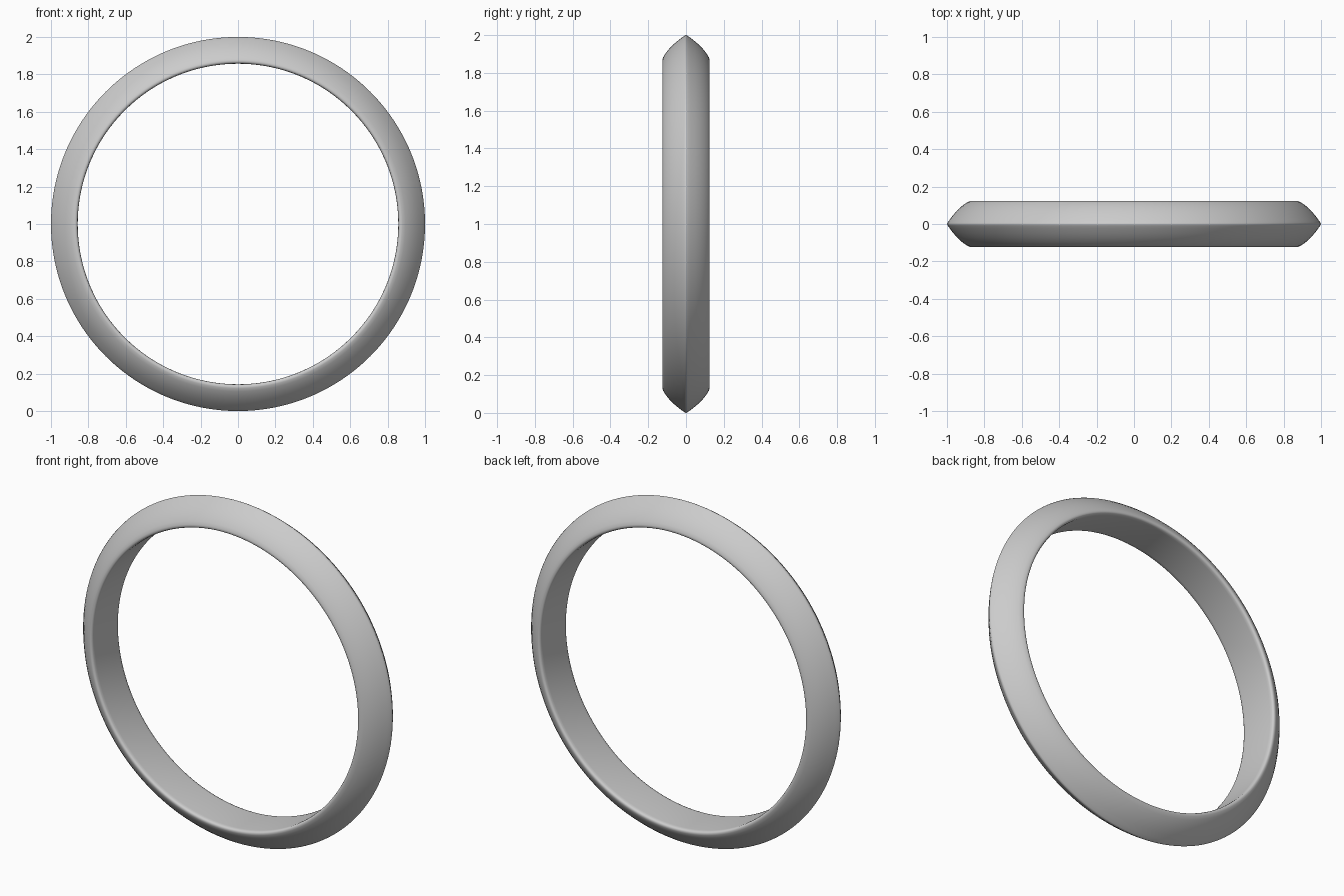
import bpy, bmesh, math

if "Cube" in bpy.data.objects:
    bpy.data.objects.remove(bpy.data.objects["Cube"])

# Half cross-section (radius, half width): outer ridge, curved flank, rounded inner lip
half = [(1.0, 0.0), (0.996, 0.008), (0.985, 0.024), (0.966, 0.049), (0.945, 0.073),
        (0.92, 0.096), (0.895, 0.114), (0.878, 0.123), (0.869, 0.124),
        (0.862, 0.121), (0.858, 0.113), (0.857, 0.1), (0.857, 0.0)]
profile = half + [(r, -y) for r, y in reversed(half[1:-1])]

# Ring band: profile revolved around the y axis
SEG = 192
bm = bmesh.new()
loops = []
for i in range(SEG):
    a = 2 * math.pi * i / SEG
    loops.append([bm.verts.new((r * math.cos(a), y, 1 + r * math.sin(a))) for r, y in profile])
n = len(profile)
for i in range(SEG):
    p, q = loops[i], loops[(i + 1) % SEG]
    for j in range(n):
        k = (j + 1) % n
        bm.faces.new((p[j], p[k], q[k], q[j]))
bmesh.ops.recalc_face_normals(bm, faces=bm.faces)

mesh = bpy.data.meshes.new("ring_band")
bm.to_mesh(mesh)
bm.free()
ring = bpy.data.objects.new("ring_band", mesh)
bpy.context.collection.objects.link(ring)
for f in mesh.polygons:
    f.use_smooth = True
